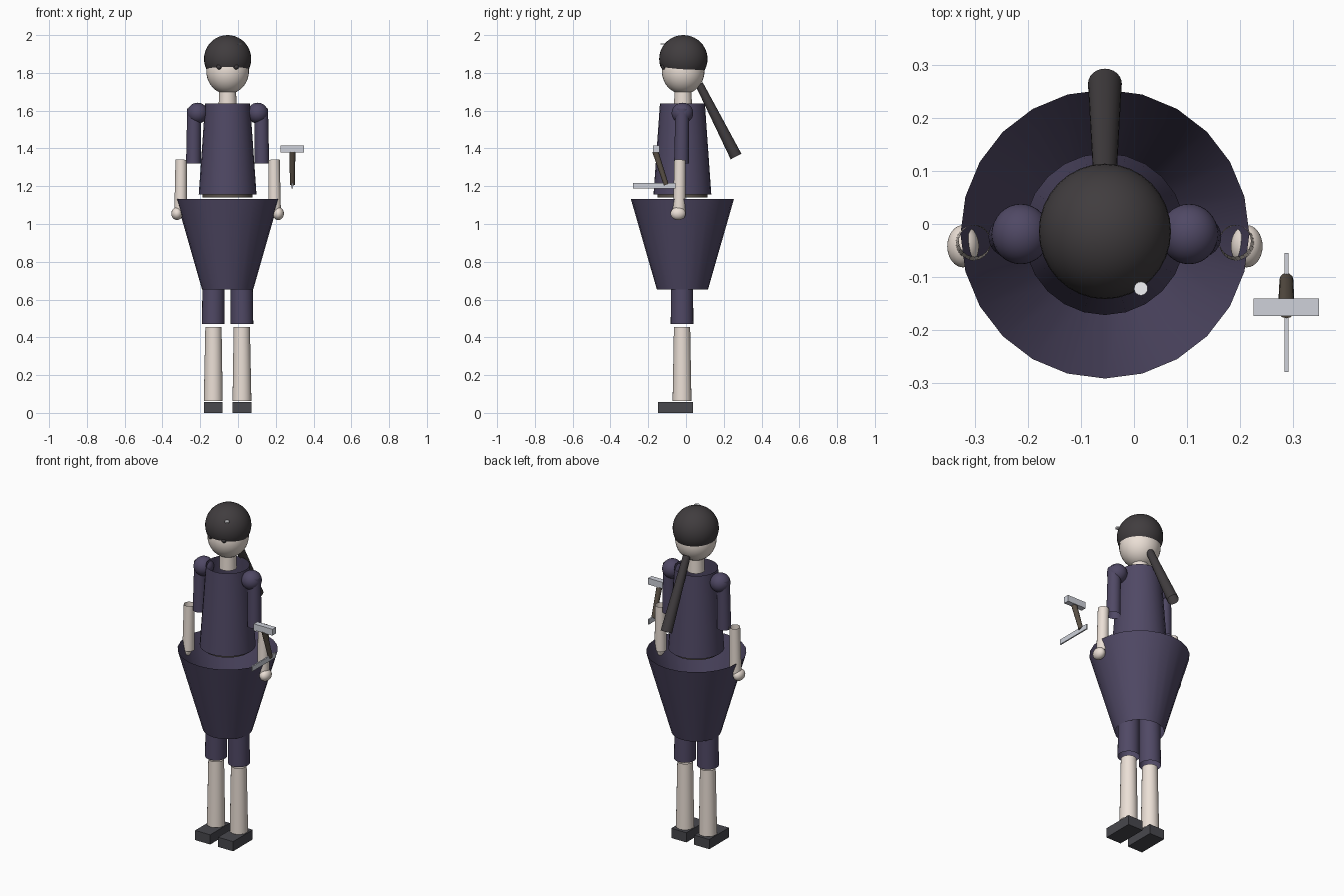
import bpy, bmesh, math
from mathutils import Vector, Matrix

if "Cube" in bpy.data.objects:
    bpy.data.objects.remove(bpy.data.objects["Cube"])

CX, CY = -0.055, -0.019   # body axis


def material(name, rgb):
    m = bpy.data.materials.new(name)
    m.diffuse_color = (*rgb, 1)
    m.use_nodes = True
    m.node_tree.nodes["Principled BSDF"].inputs["Base Color"].default_value = m.diffuse_color
    return m


CLOTH = material("purple_cloth", (0.080, 0.066, 0.130))
SKIN = material("pale_skin", (0.83, 0.74, 0.67))
HAIR = material("dark_hair", (0.052, 0.046, 0.049))
SHOE = material("shoe_grey", (0.065, 0.065, 0.075))
METAL = material("steel", (0.62, 0.64, 0.70))
WOOD = material("dark_wood", (0.10, 0.08, 0.06))
BELT = material("belt_brown", (0.10, 0.085, 0.07))
PIN = material("pin_white", (0.9, 0.9, 0.93))


def finish(bm, name, mat, smooth=True):
    me = bpy.data.meshes.new(name)
    bm.to_mesh(me)
    bm.free()
    me.materials.append(mat)
    ob = bpy.data.objects.new(name, me)
    bpy.context.collection.objects.link(ob)
    if smooth:
        bpy.context.view_layer.objects.active = ob
        ob.select_set(True)
        bpy.ops.object.shade_smooth_by_angle(angle=math.radians(40))
        ob.select_set(False)
    return ob


def tube(name, a, b, ra, rb, mat, sides=24, capped=False):
    """Tapered tube from point a to point b, open at the ends unless capped."""
    a, b = Vector(a), Vector(b)
    d = b - a
    rot = Vector((0, 0, 1)).rotation_difference(d).to_matrix().to_4x4()
    bm = bmesh.new()
    bmesh.ops.create_cone(bm, cap_ends=capped, segments=sides, radius1=ra, radius2=rb,
                          depth=d.length, matrix=Matrix.Translation((a + b) / 2) @ rot)
    return finish(bm, name, mat)


def ball(name, centre, radii, mat, cut=None):
    """Ellipsoid; cut = (point, normal) removes everything behind that plane."""
    bm = bmesh.new()
    bmesh.ops.create_uvsphere(bm, u_segments=32, v_segments=20, radius=1,
                              matrix=Matrix.Translation(centre) @ Matrix.Diagonal((*radii, 1)))
    if cut:
        bmesh.ops.bisect_plane(bm, geom=bm.verts[:] + bm.edges[:] + bm.faces[:],
                               plane_co=cut[0], plane_no=cut[1], clear_inner=True)
    return finish(bm, name, mat)


def box(name, centre, size, mat):
    bm = bmesh.new()
    bmesh.ops.create_cube(bm, size=1,
                          matrix=Matrix.Translation(centre) @ Matrix.Diagonal((*size, 1)))
    return finish(bm, name, mat, smooth=False)


# Head, hair and neck
ball("head", (CX, -0.015, 1.81), (0.113, 0.113, 0.122), SKIN)
ball("hair_cap", (CX, -0.014, 1.874), (0.125, 0.128, 0.126), HAIR,
     cut=((CX, -0.014, 1.818), (0, 0.11, 0.99)))
tube("ponytail", (CX, 0.07, 1.74), (CX, 0.265, 1.357), 0.021, 0.032, HAIR)
tube("hair_pin", (0.013, -0.122, 1.949), (0.013, -0.122, 1.956), 0.013, 0.013, PIN, 16, True)
tube("neck", (CX, -0.016, 1.62), (CX, -0.016, 1.72), 0.048, 0.044, SKIN)

# Torso, belt and flared skirt
tube("torso", (CX, CY, 1.156), (CX, CY, 1.638), 0.153, 0.119, CLOTH)
tube("belt", (CX, CY, 1.140), (CX, CY, 1.18), 0.132, 0.132, BELT)
tube("skirt", (CX, CY, 0.652), (CX, CY, 1.133), 0.135, 0.273, CLOTH)

# Paired parts, mirrored about the body axis
for side, s in (("left", -1), ("right", 1)):
    def X(d):
        return CX + s * d

    ball(f"{side}_eye", (X(0.045), -0.118, 1.832), (0.014, 0.014, 0.014), HAIR)
    ball(f"{side}_shoulder", (X(0.159), CY, 1.587), (0.055, 0.057, 0.055), CLOTH)
    tube(f"{side}_sleeve", (X(0.181), -0.024, 1.32), (X(0.178), -0.020, 1.61), 0.039, 0.036, CLOTH)
    tube(f"{side}_forearm", (X(0.249), -0.036, 1.07), (X(0.246), -0.032, 1.34), 0.033, 0.030, SKIN)
    ball(f"{side}_hand", (X(0.268), -0.042, 1.055), (0.030, 0.040, 0.034), SKIN)
    tube(f"{side}_thigh", (X(0.076), -0.021, 0.47), (X(0.074), -0.021, 0.75), 0.060, 0.058, CLOTH)
    tube(f"{side}_shin", (X(0.076), -0.021, 0.062), (X(0.075), -0.021, 0.455), 0.050, 0.043, SKIN)
    box(f"{side}_shoe", (X(0.076), -0.055, 0.029), (0.1, 0.186, 0.058), SHOE)

# Floating tool: cross head, slanted grip, thin blade
box("tool_crosspiece", (0.288, -0.157, 1.397), (0.124, 0.033, 0.038), METAL)
tube("tool_grip", (0.288, -0.105, 1.208), (0.288, -0.163, 1.385), 0.013, 0.016, WOOD, 12, True)
box("tool_blade", (0.288, -0.167, 1.203), (0.008, 0.225, 0.030), METAL)
